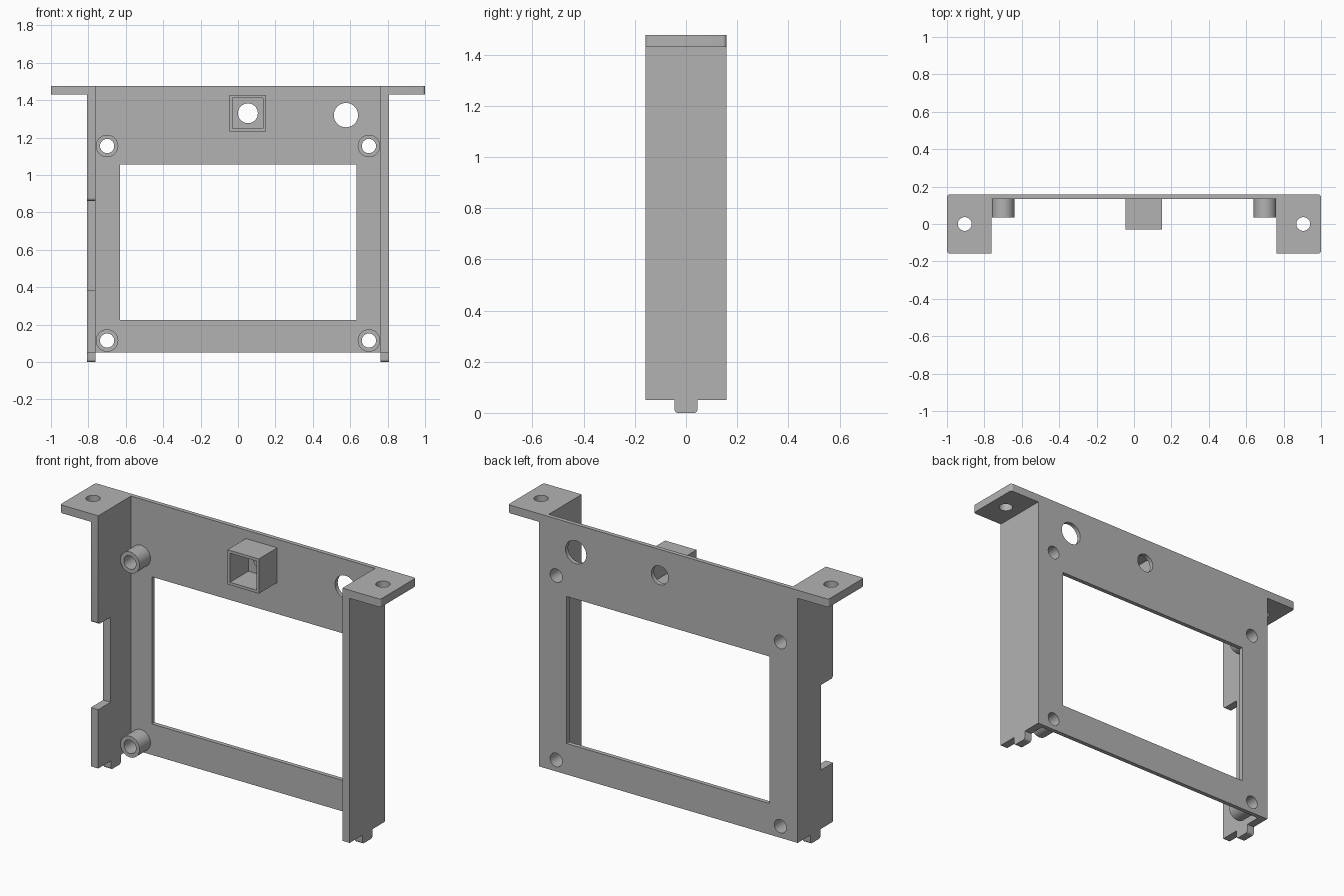
import bpy, bmesh, math
from mathutils import Matrix, Vector

cube = bpy.data.objects.get("Cube")
if cube:
    bpy.data.objects.remove(cube, do_unlink=True)

grey = bpy.data.materials.new("plain grey")
grey.use_nodes = True
grey.diffuse_color = (0.45, 0.45, 0.45, 1)
grey.node_tree.nodes["Principled BSDF"].inputs["Base Color"].default_value = grey.diffuse_color

# Where the outline's two directions and its thickness point in the model
AXES = {
    "x": Matrix(((0, 0, 1, 0), (1, 0, 0, 0), (0, 1, 0, 0), (0, 0, 0, 1))),
    "y": Matrix(((1, 0, 0, 0), (0, 0, 1, 0), (0, 1, 0, 0), (0, 0, 0, 1))),
    "z": Matrix.Identity(4),
}


def circle(u, v, r, n=40):
    return [(u + r * math.cos(2 * math.pi * i / n), v + r * math.sin(2 * math.pi * i / n))
            for i in range(n)]


def rect(u0, u1, v0, v1):
    return [(u0, v0), (u1, v0), (u1, v1), (u0, v1)]


def rounded(points, steps=5):
    """Replace each corner given as (u, v, radius) by a small arc."""
    out = []
    for i, p in enumerate(points):
        c = Vector(p[:2])
        if len(p) == 2:
            out.append(tuple(c))
            continue
        before = Vector(points[i - 1][:2])
        after = Vector(points[(i + 1) % len(points)][:2])
        a = c + (before - c).normalized() * p[2]
        b = c + (after - c).normalized() * p[2]
        centre = a + b - c
        for k in range(steps + 1):
            d = a.lerp(b, k / steps) - centre
            out.append(tuple(centre + d.normalized() * p[2]))
    return out


def slab(name, axis, lo, hi, *outlines):
    """Extrude the first outline from lo to hi; the others become holes."""
    curve = bpy.data.curves.new(name, "CURVE")
    curve.dimensions = "2D"
    curve.fill_mode = "BOTH"
    curve.extrude = (hi - lo) / 2
    for pts in outlines:
        spline = curve.splines.new("POLY")
        spline.points.add(len(pts) - 1)
        for sp, (u, v) in zip(spline.points, pts):
            sp.co = (u, v, 0, 1)
        spline.use_cyclic_u = True
    obj = bpy.data.objects.new(name, curve)
    bpy.context.collection.objects.link(obj)
    bpy.ops.object.select_all(action="DESELECT")
    obj.select_set(True)
    bpy.context.view_layer.objects.active = obj
    bpy.ops.object.convert(target="MESH")
    obj = bpy.context.view_layer.objects.active
    bm = bmesh.new()
    bm.from_mesh(obj.data)
    bmesh.ops.transform(bm, verts=bm.verts,
                        matrix=AXES[axis] @ Matrix.Translation((0, 0, (lo + hi) / 2)))
    bmesh.ops.remove_doubles(bm, verts=bm.verts, dist=0.0001)
    bmesh.ops.recalc_face_normals(bm, faces=bm.faces)
    bm.to_mesh(obj.data)
    bm.free()
    obj.data.materials.clear()
    obj.data.materials.append(grey)
    bpy.ops.object.shade_smooth_by_angle(angle=math.radians(30))
    return obj


INNER, OUTER, DEPTH = 0.762, 0.808, 0.158   # wall faces and half depth
BASE, SHELF, TOP = 0.05, 1.43, 1.476        # heights
PLATE = 0.134                               # front of the back plate
posts = [(s * 0.7, z) for s in (-1, 1) for z in (0.115, 1.155)]
BX, BZ = 0.053, 1.33                        # centre of the square socket

# Back plate with window, screw holes and two larger holes
slab("back_plate", "y", PLATE, DEPTH,
     [(-OUTER, BASE), (OUTER, BASE), (OUTER, SHELF), (INNER, SHELF),
      (INNER, TOP), (-INNER, TOP), (-INNER, SHELF), (-OUTER, SHELF)],
     rect(-0.632, 0.634, 0.225, 1.055),
     circle(BX, BZ, 0.053), circle(0.577, 1.32, 0.065),
     *[circle(x, z, 0.038) for x, z in posts])

# Hollow screw posts
for i, (x, z) in enumerate(posts):
    slab(f"screw_post_{i + 1}", "y", 0.036, PLATE, circle(x, z, 0.06), circle(x, z, 0.038))

# Square socket around the middle hole
slab("square_socket", "y", -0.03, PLATE,
     rect(BX - 0.098, BX + 0.098, BZ - 0.098, BZ + 0.098),
     rect(BX - 0.082, BX + 0.082, BZ - 0.082, BZ + 0.082))

# Side walls with a bottom tab; the right one has a notch in its front edge
tab = [(-DEPTH, BASE), (-0.045, BASE), (-0.045, 0, 0.014), (0.045, 0, 0.014),
       (0.045, BASE), (PLATE, BASE), (PLATE, SHELF), (-DEPTH, SHELF)]
notch = [(-DEPTH, 0.862, 0.016), (-0.048, 0.862), (-0.048, 0.382), (-DEPTH, 0.382)]
slab("left_wall", "x", INNER, OUTER, rounded(tab))
slab("right_wall", "x", -OUTER, -INNER, rounded(tab + notch))

# Mounting ears on top, each with a screw hole
for side, s in (("left", 1), ("right", -1)):
    slab(f"{side}_ear", "z", SHELF, TOP,
         rounded([(s * INNER, -DEPTH), (s, -DEPTH, 0.014), (s, DEPTH, 0.014), (s * INNER, DEPTH)]),
         circle(s * 0.905, 0, 0.037))
